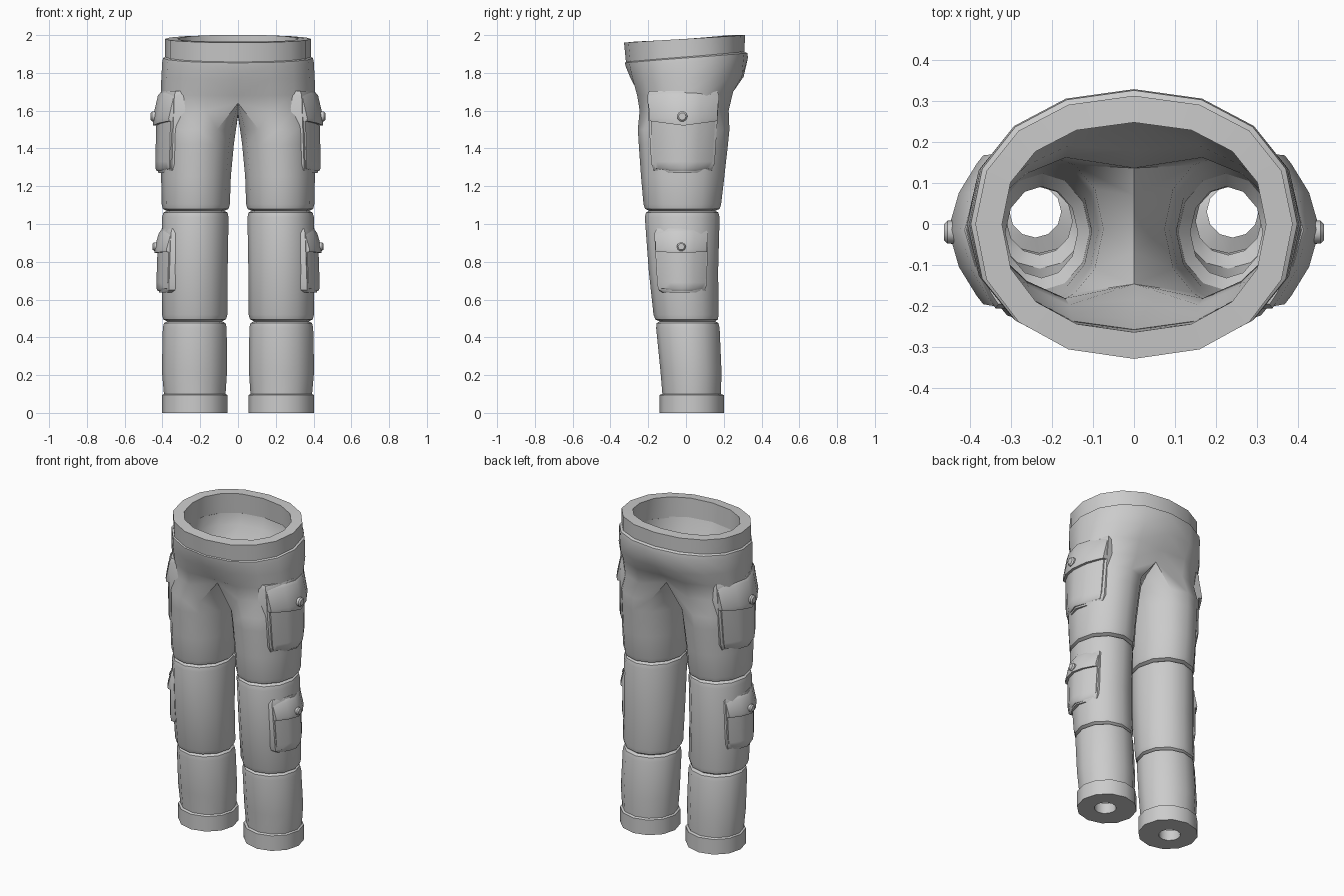
import bpy, bmesh, math

cloth = bpy.data.materials.new("grey cloth")
cloth.diffuse_color = (0.6, 0.6, 0.6, 1)


def finish(name, bm, thickness=0):
    """Turn a right-hand half into a mirrored, smooth-shaded object."""
    bmesh.ops.recalc_face_normals(bm, faces=bm.faces)
    me = bpy.data.meshes.new(name)
    bm.to_mesh(me)
    bm.free()
    me.materials.append(cloth)
    ob = bpy.data.objects.new(name, me)
    bpy.context.collection.objects.link(ob)
    m = ob.modifiers.new("mirror", 'MIRROR')
    m.use_clip = True
    m.merge_threshold = 0.0005
    if thickness:
        s = ob.modifiers.new("thickness", 'SOLIDIFY')
        s.thickness = thickness
        s.offset = -1
    bpy.ops.object.select_all(action='DESELECT')
    bpy.context.view_layer.objects.active = ob
    ob.select_set(True)
    bpy.ops.object.convert(target='MESH')
    bpy.ops.object.shade_smooth_by_angle(angle=math.radians(38))
    return ob


def leg_ring(z, x0, x1, y0, y1):
    """Twelve points, from inner front around the outside to inner back."""
    pts = []
    for i in range(12):
        a = math.radians(-120 + 30 * i)
        pts.append(((x0 + x1) / 2 + (x1 - x0) / 2 * math.cos(a),
                    (y0 + y1) / 2 + (y1 - y0) / 2 * math.sin(a), z))
    return pts


def hip_arc(zf, zb, a, yf, yb, pull=1.0):
    """Nine points, from front centre around the side to back centre."""
    pts = []
    for i in range(9):
        t = math.radians(-90 + 22.5 * i)
        c, s = max(math.cos(t), 0), math.sin(t)
        x = a * c ** 0.92 if 0 < i < 8 else 0
        y = (yb if s > 0 else -yf) * math.copysign(abs(s) ** 0.92, s)
        if i in (0, 8):
            y *= pull
        pts.append((x, y, zf + (zb - zf) * (s + 1) / 2))
    return pts


# trousers: hem with a small hole, three leg sections split by grooves
LEG = [
    (0.0, 0.177, 0.303, -0.033, 0.093),
    (0.0, 0.055, 0.402, -0.14, 0.20),
    (0.095, 0.055, 0.402, -0.14, 0.20),
    (0.1, 0.066, 0.392, -0.125, 0.185),
    (0.22, 0.058, 0.403, -0.135, 0.188),
    (0.45, 0.06, 0.398, -0.158, 0.178),
    (0.475, 0.066, 0.392, -0.155, 0.172),
    (0.485, 0.085, 0.375, -0.14, 0.155),
    (0.495, 0.064, 0.396, -0.163, 0.168),
    (0.52, 0.056, 0.402, -0.172, 0.173),
    (0.75, 0.055, 0.405, -0.197, 0.17),
    (1.035, 0.05, 0.402, -0.218, 0.178),
    (1.06, 0.055, 0.395, -0.212, 0.172),
    (1.07, 0.072, 0.378, -0.196, 0.156),
    (1.08, 0.05, 0.398, -0.217, 0.178),
    (1.105, 0.043, 0.404, -0.225, 0.186),
    (1.25, 0.038, 0.407, -0.238, 0.203),
    (1.42, 0.022, 0.407, -0.25, 0.222),
    (1.5, 0.011, 0.408, -0.255, 0.23),
]
# hips and waistband: front z, back z, half width, front y, back y, centre pull
HIP = [
    (1.68, 1.70, 0.408, -0.278, 0.268, 0.88),
    (1.77, 1.78, 0.406, -0.305, 0.318, 0.96),
    (1.835, 1.88, 0.401, -0.32, 0.328, 1),
    (1.853, 1.905, 0.397, -0.323, 0.325, 1),
    (1.858, 1.912, 0.386, -0.318, 0.31, 1),
    (1.96, 2.0, 0.386, -0.328, 0.312, 1),
]
rings = [leg_ring(*r) for r in LEG]
crotch = hip_arc(1.6, 1.6, 0.409, -0.264, 0.243)
crotch[0] = (0, -0.205, 1.64)
crotch[8] = (0, 0.195, 1.64)
crotch += [(0, 0.11, 1.59), (0, 0.0, 1.57), (0, -0.11, 1.59)]
rings.append(crotch)
rings += [hip_arc(*r) for r in HIP]

bm = bmesh.new()
loops = [[bm.verts.new(p) for p in ring] for ring in rings]
for lo, hi in zip(loops, loops[1:]):
    closed = len(hi) == 12
    for i in range(12 if closed else 8):
        j = (i + 1) % 12
        bm.faces.new((lo[i], lo[j], hi[j], hi[i]))
finish("trousers", bm, 0.065)


def panel(name, rows, drop, depth, bow=0.0):
    """Curved plate on the outer leg. Rows: z, front y, back y, x."""
    bm = bmesh.new()
    cols = (-1, -0.88, -0.5, 0, 0.5, 0.88, 1)
    grid = []
    for k, (z, y0, y1, x) in enumerate(rows):
        line = []
        for u in cols:
            dz = bow * (1 - abs(u)) if k == 0 else 0
            line.append(bm.verts.new((x - drop * abs(u) ** 1.7,
                                      (y0 + y1) / 2 + u * (y1 - y0) / 2, z - dz)))
        grid.append(line)
    for a, b in zip(grid, grid[1:]):
        for i in range(len(cols) - 1):
            bm.faces.new((a[i], a[i + 1], b[i + 1], b[i]))
    # walls running in to the leg
    edges = [e for e in bm.edges if e.is_boundary]
    wall = bmesh.ops.extrude_edge_only(bm, edges=edges)["geom"]
    for v in wall:
        if isinstance(v, bmesh.types.BMVert):
            v.co.x -= depth
    return finish(name, bm)


def button(name, x, y, z, r):
    """Domed round stud facing outwards."""
    bm = bmesh.new()
    prev = None
    for dx, rr in ((-0.03, r), (0.004, r), (0.012, r * 0.7)):
        ring = [bm.verts.new((x + dx, y + rr * math.cos(i * math.pi / 5),
                              z + rr * math.sin(i * math.pi / 5))) for i in range(10)]
        if prev:
            for i in range(10):
                j = (i + 1) % 10
                bm.faces.new((prev[i], prev[j], ring[j], ring[i]))
        prev = ring
    bm.faces.new(prev)
    finish(name, bm)


# thigh pocket
panel("thigh_pocket_backing", [
    (1.27, -0.145, 0.11, 0.422), (1.285, -0.172, 0.138, 0.423),
    (1.32, -0.184, 0.152, 0.424), (1.68, -0.205, 0.175, 0.412),
    (1.705, -0.195, 0.165, 0.405)], 0.075, 0.06)
panel("thigh_pocket", [
    (1.28, -0.14, 0.105, 0.43), (1.295, -0.163, 0.128, 0.437),
    (1.33, -0.174, 0.14, 0.438), (1.62, -0.19, 0.16, 0.43)], 0.075, 0.06)
panel("thigh_pocket_flap", [
    (1.545, -0.193, 0.165, 0.45), (1.56, -0.195, 0.167, 0.452),
    (1.68, -0.2, 0.17, 0.424), (1.695, -0.195, 0.165, 0.412)], 0.085, 0.06, 0.024)
button("thigh_pocket_button", 0.45, -0.02, 1.57, 0.028)

# shin pocket
panel("shin_pocket_backing", [
    (0.637, -0.125, 0.085, 0.418), (0.65, -0.145, 0.103, 0.42),
    (0.68, -0.152, 0.11, 0.42), (0.95, -0.168, 0.117, 0.41),
    (0.975, -0.155, 0.105, 0.404)], 0.055, 0.06)
panel("shin_pocket", [
    (0.645, -0.12, 0.08, 0.424), (0.658, -0.138, 0.096, 0.431),
    (0.69, -0.146, 0.104, 0.432), (0.9, -0.158, 0.11, 0.425)], 0.06, 0.06)
panel("shin_pocket_flap", [
    (0.853, -0.16, 0.11, 0.442), (0.866, -0.161, 0.111, 0.444),
    (0.95, -0.163, 0.112, 0.42), (0.965, -0.155, 0.105, 0.41)], 0.065, 0.06, 0.006)
button("shin_pocket_button", 0.44, -0.025, 0.88, 0.024)
